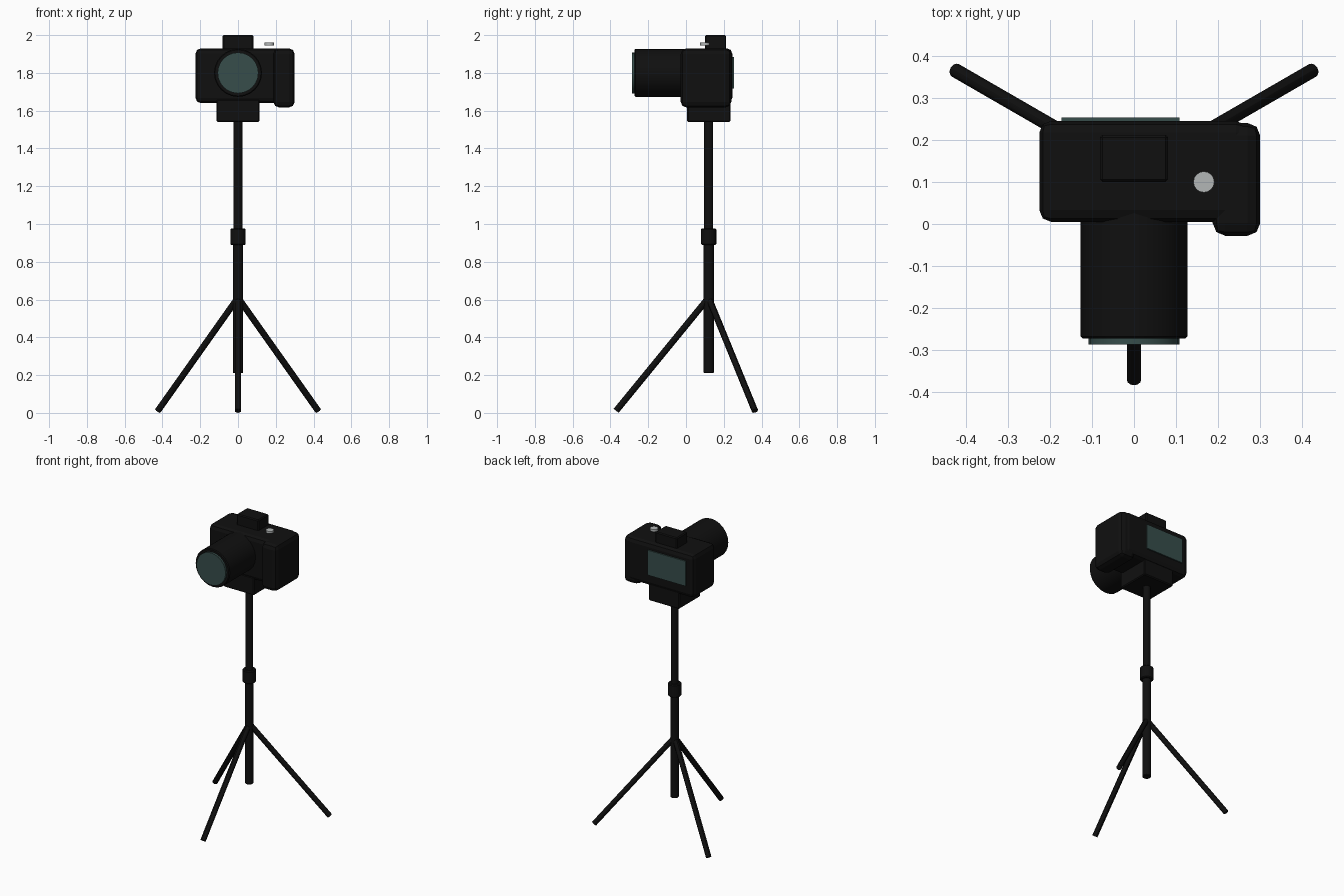
import bpy, math
from mathutils import Vector

if "Cube" in bpy.data.objects:
    bpy.data.objects.remove(bpy.data.objects["Cube"])


def mat(name, rgb):
    m = bpy.data.materials.new(name)
    m.diffuse_color = (*rgb, 1)
    m.use_nodes = True
    m.node_tree.nodes["Principled BSDF"].inputs["Base Color"].default_value = m.diffuse_color
    return m


BLACK = mat("matte_black", (0.005, 0.005, 0.005))
GLASS = mat("dark_teal_glass", (0.038, 0.075, 0.07))
METAL = mat("silver", (0.45, 0.47, 0.47))


def finish(o, name, m, bevel=0, seg=2):
    o.name = name
    o.data.materials.append(m)
    if bevel:
        b = o.modifiers.new("bevel", "BEVEL")
        b.width, b.segments = bevel, seg
        b.limit_method = "ANGLE"
        b.angle_limit = math.radians(40)
    return o


def box(name, lo, hi, m, bevel=0, seg=2):
    lo, hi = Vector(lo), Vector(hi)
    bpy.ops.mesh.primitive_cube_add(size=1, location=(lo + hi) / 2)
    o = bpy.context.object
    o.scale = hi - lo
    bpy.ops.object.transform_apply(location=False, rotation=False, scale=True)
    return finish(o, name, m, bevel, seg)


def rod(name, a, b, r, m, sides=16, bevel=0):
    a, b = Vector(a), Vector(b)
    d = b - a
    bpy.ops.mesh.primitive_cylinder_add(vertices=sides, radius=r, depth=d.length,
                                        location=(a + b) / 2)
    o = bpy.context.object
    o.rotation_euler = d.to_track_quat("Z", "Y").to_euler()
    bpy.ops.object.shade_smooth_by_angle(angle=math.radians(30))
    return finish(o, name, m, bevel, 1)


# camera body, grip, viewfinder hump
box("camera_body", (-0.225, 0.005, 1.64), (0.27, 0.245, 1.93), BLACK, 0.028)
box("hand_grip", (0.187, -0.028, 1.617), (0.30, 0.24, 1.93), BLACK, 0.03)
box("viewfinder_hump", (-0.081, 0.1, 1.9), (0.081, 0.212, 2.0), BLACK, 0.006, 1)

# lens barrel and front glass
rod("lens_barrel", (0, 0.05, 1.8), (0, -0.272, 1.8), 0.127, BLACK, 24, 0.005)
rod("lens_glass", (0, -0.26, 1.8), (0, -0.286, 1.8), 0.108, GLASS, 24)

# rear screen and shutter button
box("rear_screen", (-0.172, 0.24, 1.718), (0.108, 0.253, 1.885), GLASS)
rod("shutter_button", (0.166, 0.1, 1.945), (0.166, 0.1, 1.96), 0.025, METAL, 16)

# tripod mount and telescoping pole
Y = 0.12
box("mount_head", (-0.114, 0.006, 1.54), (0.114, 0.235, 1.66), BLACK, 0.006, 1)
rod("upper_pole", (0, Y, 0.9), (0, Y, 1.56), 0.024, BLACK)
rod("pole_collar", (0, Y, 0.89), (0, Y, 0.976), 0.041, BLACK, 16, 0.005)
rod("lower_pole", (0, Y, 0.21), (0, Y, 0.92), 0.027, BLACK, 16, 0.004)

# three splayed legs
for i in range(3):
    t = math.radians(-90 + 120 * i)
    foot = (0.49 * math.cos(t), Y + 0.49 * math.sin(t), 0.011)
    rod(f"leg_{i + 1}", (0, Y, 0.61), foot, 0.017, BLACK, 12)
